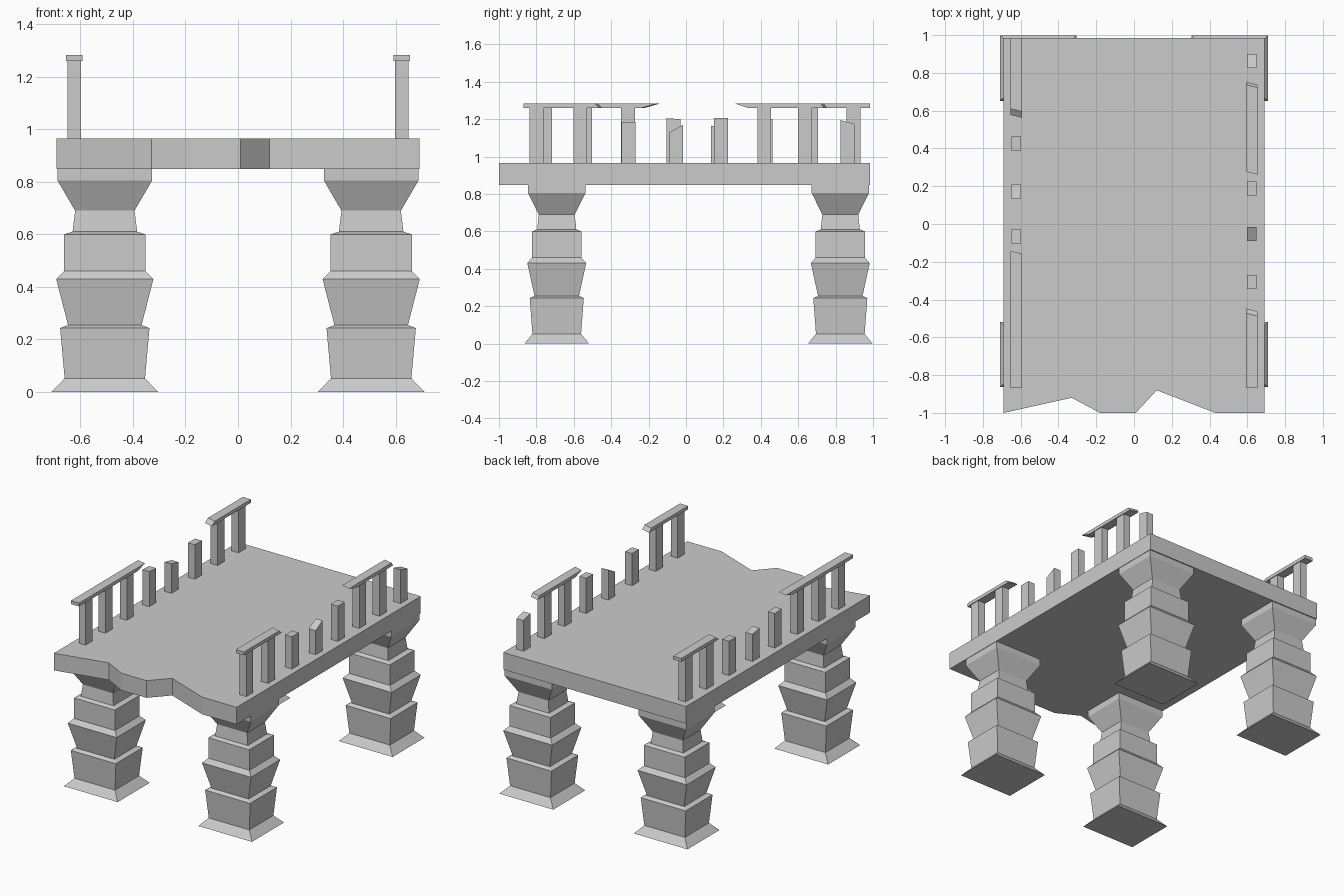
import bpy

if "Cube" in bpy.data.objects:
    bpy.data.objects.remove(bpy.data.objects["Cube"])


def make_mesh(name, verts, faces):
    mesh = bpy.data.meshes.new(name)
    mesh.from_pydata(verts, [], faces)
    mesh.update()
    obj = bpy.data.objects.new(name, mesh)
    bpy.context.collection.objects.link(obj)
    return obj


def loft(name, rings):
    """Skin a stack of equal-length counter-clockwise rings and cap both ends."""
    n = len(rings[0])
    verts = [v for ring in rings for v in ring]
    faces = [tuple(reversed(range(n))), tuple(range(len(verts) - n, len(verts)))]
    for k in range(len(rings) - 1):
        a, b = k * n, (k + 1) * n
        faces += [(a + i, a + (i + 1) % n, b + (i + 1) % n, b + i) for i in range(n)]
    return make_mesh(name, verts, faces)


def rect(x0, x1, y0, y1, z):
    return [(x0, y0, z), (x1, y0, z), (x1, y1, z), (x0, y1, z)]


# Deck with a broken front edge
outline = [(-0.69, -1), (-0.33, -0.92), (-0.18, -1), (0.01, -1),
           (0.12, -0.88), (0.43, -1), (0.69, -1), (0.69, 0.985), (-0.69, 0.985)]
loft("deck", [[(x, y, z) for x, y in outline] for z in (0.848, 0.965)])

# Four stacked-block pillars: (half width, height)
profile = [(0.203, 0), (0.153, 0.052), (0.17, 0.243), (0.14, 0.255),
           (0.185, 0.43), (0.155, 0.46), (0.155, 0.60), (0.123, 0.61),
           (0.113, 0.69), (0.18, 0.805), (0.18, 0.85)]
for side, cx in (("left", -0.507), ("right", 0.507)):
    for end, cy in (("front", -0.691), ("back", 0.825)):
        loft(f"{end}_{side}_pillar",
             [rect(cx - h, cx + h, cy - 0.85 * h, cy + 0.85 * h, z) for h, z in profile])

# Railing posts: (centre y, top height at front edge, top height at back edge)
FULL = 1.262
posts = {
    "left": [(-0.753, FULL, FULL), (-0.54, FULL, FULL), (-0.31, FULL, FULL),
             (-0.067, 1.205, 1.20), (0.172, 1.165, 1.15), (0.425, 1.20, 1.20),
             (0.67, FULL, FULL), (0.895, FULL, FULL)],
    "right": [(-0.80, FULL, FULL), (-0.565, FULL, FULL), (-0.308, 1.185, 1.185),
              (-0.052, 1.13, 1.17), (0.187, 1.205, 1.205), (0.418, FULL, FULL),
              (0.637, FULL, FULL), (0.863, 1.195, 1.175)],
}
for side, cx in (("left", -0.623), ("right", 0.623)):
    for i, (cy, zf, zb) in enumerate(posts[side], 1):
        base = rect(cx - 0.026, cx + 0.026, cy - 0.037, cy + 0.037, 0.96)
        top = [(x, y, z) for (x, y, _), z in zip(base, (zf, zf, zb, zb))]
        loft(f"{side}_post_{i}", [base, top])

# Broken handrails: y of front and back ends on the underside, then on the top
rails = [("left_front_rail", -0.623, (-0.868, -0.23), (-0.868, -0.15)),
         ("left_back_rail", -0.623, (0.57, 0.985), (0.603, 0.985)),
         ("right_front_rail", 0.623, (-0.868, -0.455), (-0.868, -0.48)),
         ("right_back_rail", 0.623, (0.34, 0.745), (0.27, 0.73))]
for name, cx, low, high in rails:
    rings = []
    for (y0, y1), z in ((low, 1.26), (high, 1.283)):
        ring = rect(cx - 0.031, cx + 0.031, y0, y1, z)
        # Skew only the snapped ends, slanting across the rail
        skewed = []
        for x, y, zz in ring:
            snapped = -0.86 < y < 0.98
            skewed.append((x, y - (0.25 * (x - cx) if snapped else 0), zz))
        rings.append(skewed)
    loft(name, rings)
